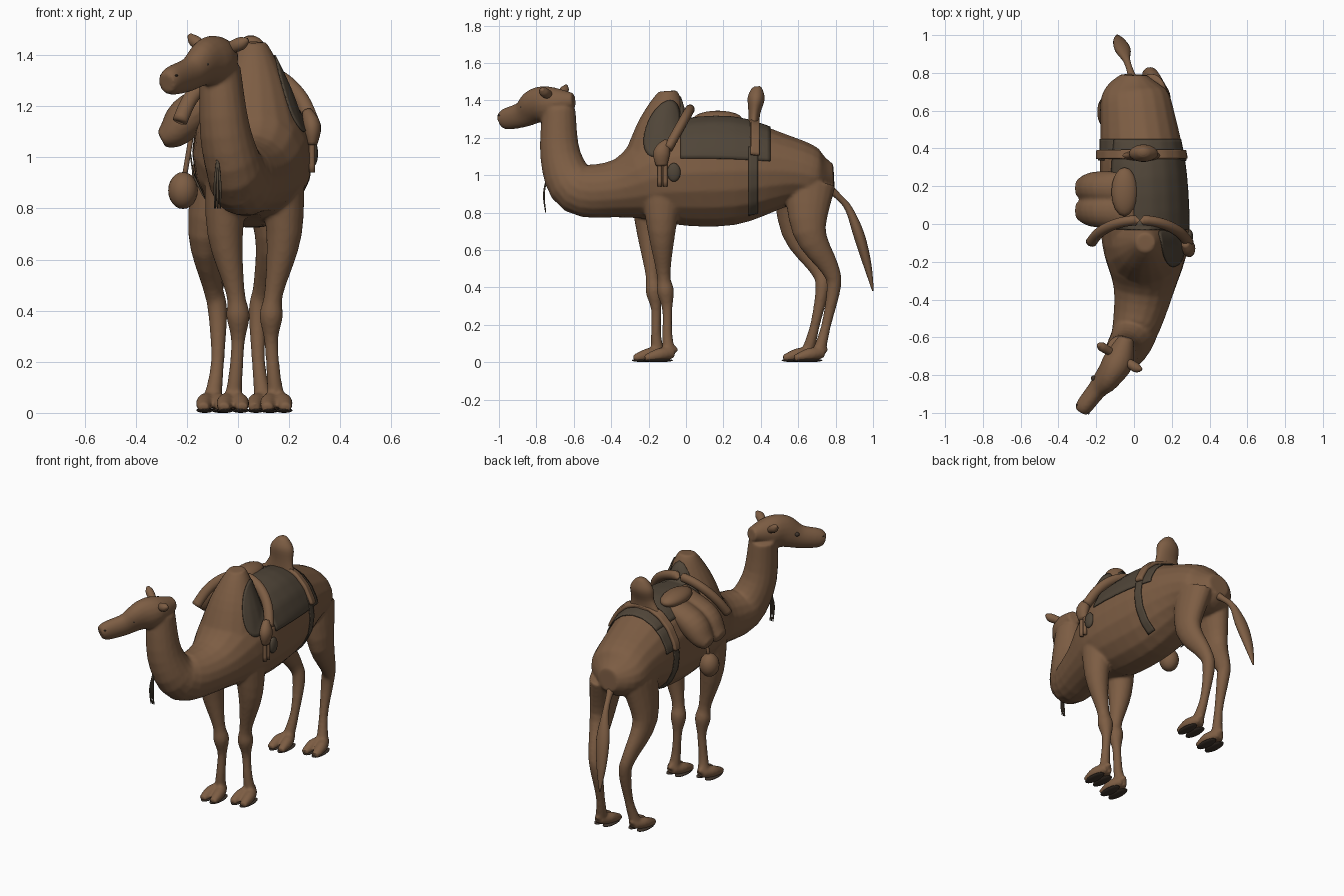
import bpy, bmesh
from math import sin, cos, pi
from mathutils import Vector
from mathutils.bvhtree import BVHTree

if "Cube" in bpy.data.objects:
    bpy.data.objects.remove(bpy.data.objects["Cube"])


def material(name, red, green, blue):
    mat = bpy.data.materials.new(name)
    mat.use_nodes = True
    colour = (red, green, blue, 1)
    mat.diffuse_color = colour
    mat.node_tree.nodes["Principled BSDF"].inputs["Base Color"].default_value = colour
    return mat


brown = material("brown hide", .205, .11, .057)
dark = material("dark cloth", .08, .06, .04)
horn = material("dark horn", .05, .035, .025)


def finish(name, mesh_data, mat):
    """Turn a bmesh into a smooth-shaded object of one colour."""
    bmesh.ops.recalc_face_normals(mesh_data, faces=mesh_data.faces)
    for face in mesh_data.faces:
        face.smooth = True
    mesh = bpy.data.meshes.new(name)
    mesh_data.to_mesh(mesh)
    mesh_data.free()
    mesh.materials.append(mat)
    thing = bpy.data.objects.new(name, mesh)
    bpy.context.collection.objects.link(thing)
    return thing


def spline(rings, steps=4):
    """Ease between rings (x, y, z, half width, optional half depth)."""
    keys = [Vector((*ring, ring[-1])[:5]) for ring in rings]
    keys = [keys[0], *keys, keys[-1]]
    smooth = []
    for before, start, end, after in zip(keys, keys[1:], keys[2:], keys[3:]):
        leave, arrive = (end - before) / 2, (after - start) / 2
        for step in range(steps):
            t = step / steps
            ease = t * t * (3 - 2 * t)
            smooth.append(start.lerp(end, ease) + leave * t * (1 - t) ** 2 - arrive * t * t * (1 - t))
    return smooth + [keys[-1]]


def loft(mesh_data, rings, sides=18):
    """Skin elliptical cross-sections along a smooth path."""
    rings = spline(rings)
    points = [Vector(ring[:3]) for ring in rings]
    loops = []
    for i, ring in enumerate(rings):
        ahead = points[min(i + 1, len(points) - 1)] - points[max(i - 1, 0)]
        ahead.normalize()
        side = (Vector((1, 0, 0)) - ahead * ahead.x).normalized()
        up = ahead.cross(side)
        angles = [2 * pi * k / sides for k in range(sides)]
        loops.append([mesh_data.verts.new(points[i] + side * ring[3] * cos(angle) + up * ring[4] * sin(angle))
                      for angle in angles])
    for first, second in zip(loops, loops[1:]):
        for k in range(sides):
            mesh_data.faces.new((first[k - 1], first[k], second[k], second[k - 1]))
    mesh_data.faces.new(loops[0])
    mesh_data.faces.new(loops[-1])


def lofted(name, mat, *rings):
    mesh_data = bmesh.new()
    loft(mesh_data, rings)
    return finish(name, mesh_data, mat)


def ball(name, mat, centre, size):
    mesh_data = bmesh.new()
    bmesh.ops.create_uvsphere(mesh_data, u_segments=16, v_segments=12, radius=1)
    bmesh.ops.scale(mesh_data, vec=size, verts=mesh_data.verts)
    bmesh.ops.translate(mesh_data, vec=centre, verts=mesh_data.verts)
    return finish(name, mesh_data, mat)


def fused(name, mat, parts):
    """Blend overlapping lofts into one soft skin."""
    mesh_data = bmesh.new()
    for part in parts:
        loft(mesh_data, part)
    thing = finish(name, mesh_data, mat)
    remesh = thing.modifiers.new("fuse", 'REMESH')
    remesh.mode, remesh.voxel_size, remesh.use_smooth_shade = 'VOXEL', .009, True
    soften = thing.modifiers.new("soften", 'SMOOTH')
    soften.factor, soften.iterations = .5, 5
    return thing


# Trunk with neck, head and hump
trunk = [(0, .79, .99, .07, .07), (0, .7, .99, .17, .14), (.02, .55, 1.02, .2, .19),
         (.05, .25, 1.02, .23, .29), (.06, -.1, 1, .23, .27), (.05, -.35, .93, .16),
         (0, -.58, .93, .12, .14), (-.05, -.67, 1.1, .1, .11), (-.07, -.68, 1.35, .08, .09)]
head = [(-.04, -.6, 1.4, .04), (-.08, -.72, 1.385, .08, .09), (-.13, -.8, 1.37, .07, .095),
        (-.19, -.87, 1.325, .052, .07), (-.26, -.96, 1.3, .046, .058), (-.28, -.99, 1.29, .035, .04)]
hump = [(.06, -.12, 1.1, .2, .22), (.06, -.12, 1.25, .15), (.06, -.1, 1.4, .08), (.06, -.1, 1.45, .05)]

# Legs on the model's left; the right ones are mirrored and stepped forward
fore = [(.17, -.13, .95, .09, .12), (.18, -.13, .7, .07, .075), (.14, -.12, .47, .037),
        (.13, -.11, .38, .046), (.13, -.1, .28, .027), (.14, -.1, .14, .028), (.15, -.09, .05, .036)]
hind = [(.09, .66, .95, .09, .14), (.13, .66, .7, .065, .09), (.1, .77, .5, .04, .05),
        (.08, .79, .4, .038), (.08, .75, .2, .026), (.1, .71, .05, .036)]


def stepped(leg, middle):
    return [(2 * middle - x, y - .06, *rest) for x, y, *rest in leg]


legs = {"left_fore": fore, "right_fore": stepped(fore, .065),
        "left_hind": hind, "right_hind": stepped(hind, 0)}

# Two splayed toes and a dew claw grow from each leg; the soles are dark
toes = []
for name, leg in legs.items():
    x, y = leg[-1][:2]
    toes.append([(x, y, .09, .02), (x, y + .045, .06, .012)])
    for toe, across in (("inner", -.03), ("outer", .03)):
        toes.append([(x, y + .02, .05, .03), (x + across, y - .05, .042, .033, .034),
                     (x + across * 1.2, y - .13, .02, .024, .018)])
        ball(f"{name}_{toe}_sole", horn, (x + across, y - .06, .01), (.033, .08, .01))
body = fused("body", brown, [trunk, head, hump, *legs.values(), *toes])

# Tail with a leaf-shaped tuft
lofted("tail", brown, (0, .74, .95, .03), (-.02, .81, .89, .018), (-.04, .87, .82, .02),
       (-.06, .925, .68, .042, .03), (-.08, .97, .52, .03, .022), (-.09, 1, .38, .004))

# Ears, eyes and nostrils
lofted("left_ear", brown, (-.05, -.72, 1.42, .02), (.01, -.76, 1.445, .026), (.04, -.77, 1.46, .008))
lofted("right_ear", brown, (-.12, -.68, 1.42, .02), (-.17, -.65, 1.455, .024), (-.19, -.64, 1.48, .008))
across_head = Vector((.84, -.54, 0))
for name, way in (("left", 1), ("right", -1)):
    ball(f"{name}_eye", horn, Vector((-.17, -.845, 1.365)) + across_head * way * .053, (.014, .014, .012))
    ball(f"{name}_nostril", horn, Vector((-.27, -.98, 1.32)) + across_head * way * .034, (.006, .01, .004))

# Cloth is draped by casting rays onto the body
bpy.context.view_layer.update()
surface = BVHTree.FromObject(body, bpy.context.evaluated_depsgraph_get())


def drape(name, mat, ray, rows, columns, lift, thickness=.006):
    mesh_data = bmesh.new()
    grid = []
    for i in range(rows + 1):
        line = []
        for j in range(columns + 1):
            origin, direction, outward = ray(i / rows, j / columns)
            hit = surface.ray_cast(origin, direction)[0]
            line.append(mesh_data.verts.new(hit + outward * lift) if hit else None)
        grid.append(line)
    for upper, lower in zip(grid, grid[1:]):
        for j in range(columns):
            quad = (upper[j], lower[j], lower[j + 1], upper[j + 1])
            if all(quad):
                mesh_data.faces.new(quad)
    bmesh.ops.remove_doubles(mesh_data, verts=mesh_data.verts, dist=.0005)
    solid = finish(name, mesh_data, mat).modifiers.new("thickness", 'SOLIDIFY')
    solid.thickness, solid.offset = thickness, 0


def wrap(front, back, start, end):
    """Rays fanning out from the spine; angles are in half turns from the top."""
    def ray(u, v):
        angle = pi * (start + (end - start) * v)
        outward = Vector((sin(angle), 0, cos(angle)))
        return Vector((.04, front + (back - front) * u, 1)), outward, outward
    return ray


def hump_oval(u, v):
    """Rays toward the left flank of the hump, filling a leaning oval."""
    rise = .15 * u * sin(2 * pi * v)
    along = .085 * u * cos(2 * pi * v) + .3 * rise
    outward = Vector((1, 0, 0))
    return Vector((1, along - .13, 1.25 + rise)), -outward, outward


drape("saddle_blanket", dark, wrap(-.03, .45, -.2, .39), 24, 24, .007)
drape("blanket_back_edge", dark, wrap(.38, .45, -.4, -.2), 6, 12, .007)
for name, way in (("left", 1), ("right", -1)):
    drape(f"{name}_girth_strap", dark, wrap(.335, .385, .3 * way, .83 * way), 4, 24, .008)
drape("rear_saddle_band", brown, wrap(.345, .39, -.4, .36), 6, 40, .016, .028)
drape("hump_patch", dark, hump_oval, 8, 32, .005)

# Rear saddle knob and seat ridge
lofted("rear_saddle_knob", brown, (.04, .36, 1.24, .12, .03), (.05, .365, 1.33, .08, .032),
       (.05, .375, 1.41, .075, .046), (.05, .38, 1.46, .04, .03), (.05, .38, 1.475, .015))
ball("seat_ridge", brown, (-.05, .17, 1.3), (.07, .13, .045))

# Padded roll arching behind the hump, with hanging ends
arch = [pi * (k / 10 - .4) for k in range(9)]
lofted("front_saddle_roll", brown, *[(.03 + .27 * sin(a), .17 * cos(a) - .15, 1.05 + .3 * cos(a), .03, .026)
                                     for a in arch])
lofted("left_roll_end", brown, (.27, -.1, 1.18, .02), (.29, -.13, 1.12, .035, .045), (.29, -.13, 1.05, .02, .03))
for name, y in (("front", -.14), ("rear", -.11)):
    lofted(f"left_{name}_tassel", brown, (.29, y, 1.08, .012), (.29, y, .94, .012))
ball("left_pouch", dark, (.295, -.065, 1.015), (.018, .036, .05))

# Folded pack and round water bag on the right flank
fused("side_pack", brown, [[(.01, y, 1.29, .03, .08), (-.17, y, 1.18, .08, .09), (-.25, y, 1.1, .065, .075),
                            (-.3, y, 1.07, .035, .045)] for y in (.07, .19)])
ball("water_bag", brown, (-.215, .07, .87), (.058, .06, .072))
lofted("water_bag_cord", brown, (-.18, .07, 1.1, .01), (-.21, .07, .92, .01))

# Chest tassel strands
for strand, sway in (("left", .01), ("middle", 0), ("right", -.01)):
    lofted(f"{strand}_chest_tassel", dark, (-.08, -.74, 1, .004), (sway - .08, -.76, .9, .005),
           (sway - .08, -.75, .8, .003))
